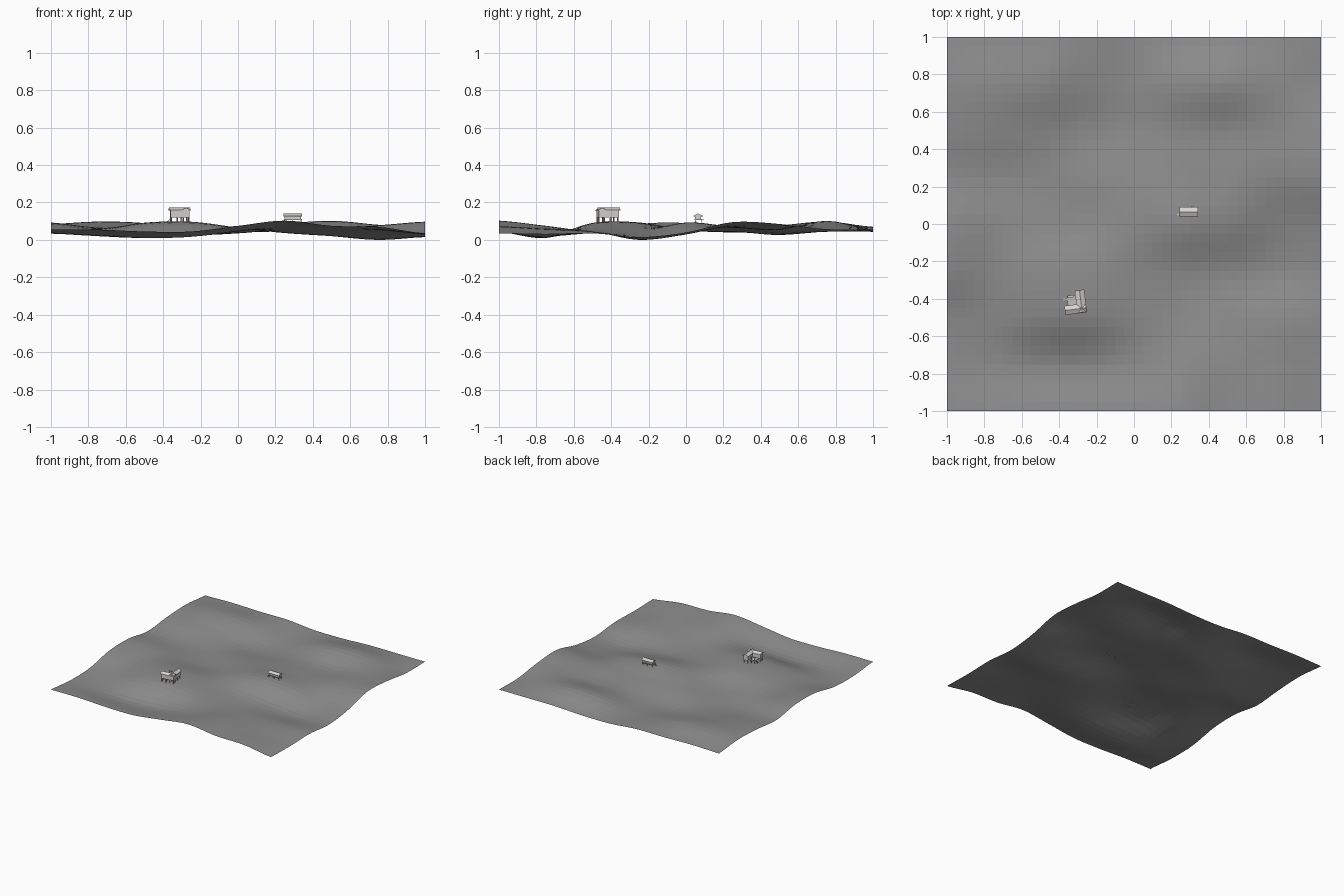
import bpy, bmesh, math
from mathutils import Matrix, Vector

if "Cube" in bpy.data.objects:
    bpy.data.objects.remove(bpy.data.objects["Cube"])


def material(name, rgb):
    m = bpy.data.materials.new(name)
    m.diffuse_color = (*rgb, 1)
    m.use_nodes = True
    m.node_tree.nodes["Principled BSDF"].inputs["Base Color"].default_value = m.diffuse_color
    return m


GROUND = material("ground grey", (0.27, 0.27, 0.27))
WALL = material("wall pale grey", (0.66, 0.64, 0.61))
ROOF = material("roof pale grey", (0.68, 0.66, 0.63))
WOOD = material("timber grey", (0.55, 0.53, 0.50))

# Hill heights in hundredths on a coarse grid, rows from y=-1 to y=1
ROWS = [
    [6, 6, 5, 5, 8, 10.8, 8, 7.5, 4],
    [4, 2.5, 1.5, 2.2, 5, 8, 7, 6, 3.5],
    [4.5, 4.5, 8.5, 9.5, 7, 5, 5, 5, 4],
    [9, 6.5, 9.5, 9.5, 7, 4.5, 2.5, 0.5, 2],
    [9.5, 7, 6, 5.5, 8, 9.8, 7.5, 3.5, 4.5],
    [6, 5, 4.5, 5, 6.5, 7.5, 7, 8, 10],
    [8, 8, 6, 3.2, 4, 6, 6, 8, 9],
    [9, 10.3, 9.5, 6, 5, 9, 10.7, 8.5, 6],
    [7, 7.5, 7, 7, 5, 5, 6, 6, 6],
]


def spline(v, u):
    # Catmull-Rom through the row of values, u from -1 to 1
    t = (u + 1) * 4
    i = max(0, min(7, int(t)))
    f = t - i
    p1, p2 = v[i], v[i + 1]
    p0 = v[i - 1] if i > 0 else p1
    p3 = v[i + 2] if i < 7 else p2
    return 0.5 * (2 * p1 + (p2 - p0) * f + (2 * p0 - 5 * p1 + 4 * p2 - p3) * f * f
                  + (3 * p1 - p0 - 3 * p2 + p3) * f ** 3)


def raw(x, y):
    return spline([spline(r, x) for r in ROWS], y) / 100


N = 40
LOW = min(raw(-1 + 2 * i / N, -1 + 2 * j / N) for i in range(N + 1) for j in range(N + 1))


def height(x, y):
    return raw(x, y) - LOW


def add(name, bm, mat, matrix=None):
    if matrix:
        bm.transform(matrix)
    me = bpy.data.meshes.new(name)
    bm.to_mesh(me)
    bm.free()
    me.materials.append(mat)
    ob = bpy.data.objects.new(name, me)
    bpy.context.collection.objects.link(ob)
    return ob


# Rolling ground sheet
bm = bmesh.new()
bmesh.ops.create_grid(bm, x_segments=N, y_segments=N, size=1)
for v in bm.verts:
    v.co.z = height(v.co.x, v.co.y)
add("rolling_ground", bm, GROUND)


def box(name, lo, hi, mat, frame):
    bm = bmesh.new()
    lo, hi = Vector(lo), Vector(hi)
    bmesh.ops.create_cube(bm, size=1, matrix=Matrix.Translation((lo + hi) / 2)
                          @ Matrix.Diagonal((*(hi - lo), 1)))
    add(name, bm, mat, frame)


def gable(name, lo, hi, eave, ridge, axis, mat, frame):
    # Prism roof with its ridge along x or y
    bm = bmesh.new()
    a, b = (0, 1) if axis == "x" else (1, 0)
    mid = (lo[b] + hi[b]) / 2
    ends = []
    for along in (lo[a], hi[a]):
        loop = []
        for across, z in ((lo[b], eave - 0.003), (lo[b], eave), (mid, ridge),
                          (hi[b], eave), (hi[b], eave - 0.003)):
            p = [0, 0, z]
            p[a], p[b] = along, across
            loop.append(bm.verts.new(p))
        ends.append(loop)
        bm.faces.new(loop)
    for k in range(5):
        n = (k + 1) % 5
        bm.faces.new((ends[0][k], ends[0][n], ends[1][n], ends[1][k]))
    bmesh.ops.recalc_face_normals(bm, faces=bm.faces)
    add(name, bm, mat, frame)


def stilts(name, points, top, frame, r=0.002):
    for x, y in points:
        w = frame @ Vector((x, y, 0))
        g = height(w.x, w.y) - 0.003
        box(name, (x - r, y - r, g), (x + r, y + r, top), WOOD, frame)


def stairs(name, x, y, width, top, frame, direction):
    # Treads stepping down away from the deck
    for i in range(4):
        z = top - 0.005 * (i + 1)
        a, b = sorted((x + direction * 0.005 * i, x + direction * 0.005 * (i + 1)))
        box(name, (a, y, z - 0.002), (b, y + width, z), WOOD, frame)


# Large house: two wings in an L, raised on stilts
F = Matrix.Translation((-0.31, -0.42, 0)) @ Matrix.Rotation(math.radians(7), 4, "Z")
FLOOR, EAVE, RIDGE = 0.121, 0.159, 0.172
box("front_wing_walls", (-0.057, -0.052, FLOOR), (0.045, -0.018, EAVE), WALL, F)
box("back_wing_walls", (0.008, -0.052, FLOOR), (0.045, 0.056, EAVE), WALL, F)
gable("front_wing_roof", (-0.064, -0.059), (0.050, -0.010), EAVE, RIDGE, "x", ROOF, F)
gable("back_wing_roof", (0.001, -0.056), (0.052, 0.064), EAVE, RIDGE, "y", ROOF, F)
box("porch_deck", (-0.045, -0.018, FLOOR), (0.008, 0.040, FLOOR + 0.003), WOOD, F)
box("porch_canopy", (-0.042, 0.030, 0.148), (-0.010, 0.042, 0.151), ROOF, F)
stairs("porch_stairs", -0.045, 0.015, 0.016, FLOOR, F, -1)
stilts("house_stilt", [(x, y) for x in (-0.054, -0.020, 0.012, 0.042)
                       for y in (-0.049, -0.021)], FLOOR, F)
stilts("back_stilt", [(x, y) for x in (0.011, 0.042) for y in (0.015, 0.052)], FLOOR, F)
stilts("porch_post", [(-0.040, 0.037), (-0.012, 0.037)], 0.149, F)

# Small hut: one long gabled room on stilts
G = Matrix.Translation((0.293, 0.065, 0))
box("hut_floor", (-0.048, -0.020, 0.107), (0.048, 0.020, 0.111), WOOD, G)
box("hut_walls", (-0.044, -0.016, 0.110), (0.044, 0.016, 0.129), WALL, G)
gable("hut_roof", (-0.050, -0.025), (0.050, 0.025), 0.129, 0.141, "x", ROOF, G)
box("hut_step_landing", (0.012, 0.020, 0.106), (0.026, 0.030, 0.109), WOOD, G)
stairs("hut_stairs", -0.048, -0.020, 0.010, 0.110, G, -1)
stilts("hut_stilt", [(x, y) for x in (-0.044, 0, 0.044) for y in (-0.016, 0.016)], 0.108, G)
